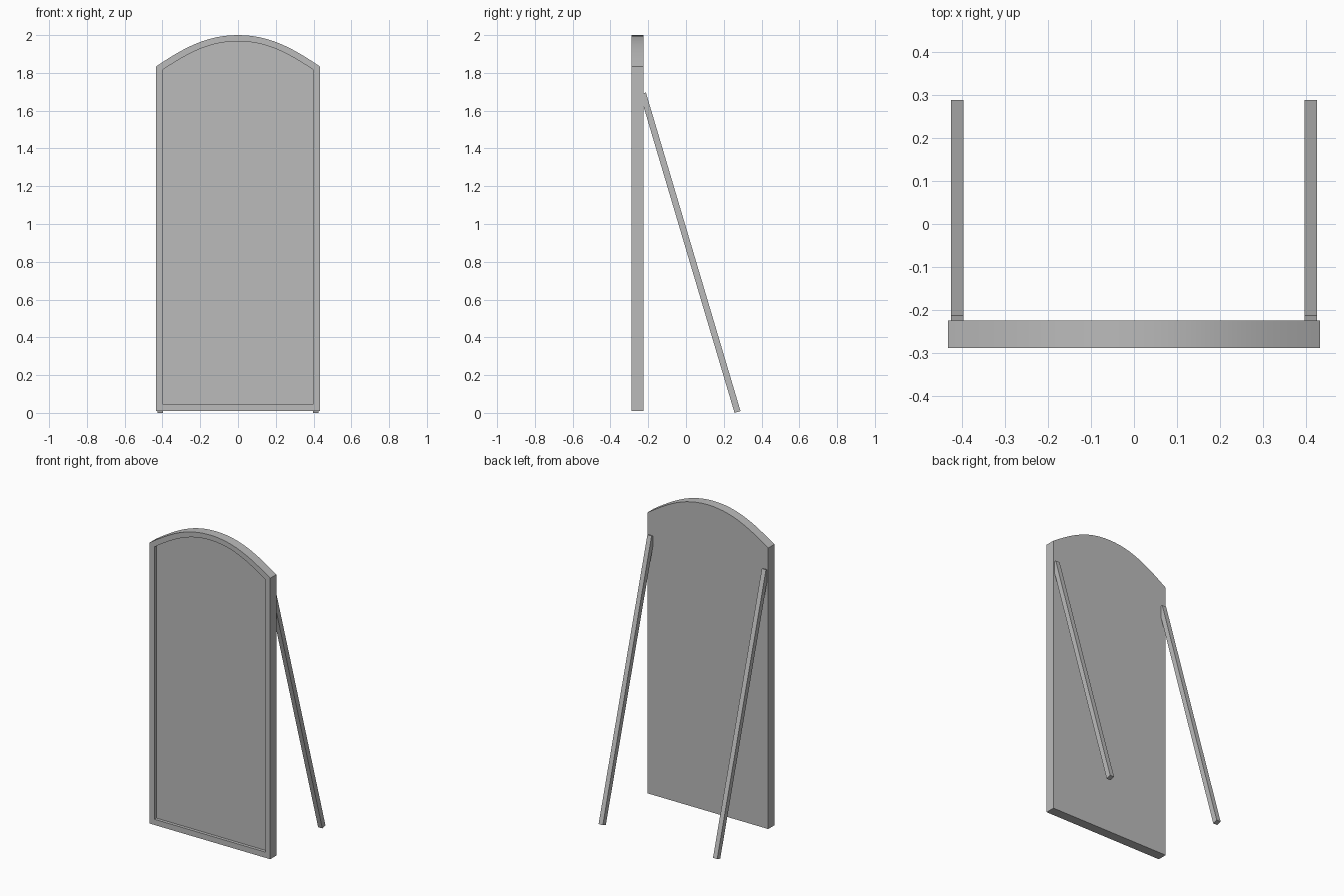
import bpy, bmesh, math
from mathutils import Vector
from mathutils.geometry import interpolate_bezier

cube = bpy.data.objects.get("Cube")
if cube:
    bpy.data.objects.remove(cube, do_unlink=True)

grey = bpy.data.materials.new("plain_grey")
grey.use_nodes = True
grey.diffuse_color = (0.5, 0.5, 0.5, 1)
grey.node_tree.nodes["Principled BSDF"].inputs["Base Color"].default_value = (0.5, 0.5, 0.5, 1)

FRONT, BACK, RECESS = -0.288, -0.225, 0.02


def finish(bm, name):
    bmesh.ops.recalc_face_normals(bm, faces=bm.faces)
    mesh = bpy.data.meshes.new(name)
    bm.to_mesh(mesh)
    bm.free()
    obj = bpy.data.objects.new(name, mesh)
    mesh.materials.append(grey)
    bpy.context.collection.objects.link(obj)
    return obj


def arched_outline(half, bottom, shoulder, top):
    """Closed x,z outline with straight sides and a curved top."""
    rise = top - shoulder
    arc = interpolate_bezier(Vector((half, shoulder)),
                             Vector((half * 0.667, shoulder + rise * 0.58)),
                             Vector((half * 0.39, top)),
                             Vector((0, top)), 13)
    right = [(half, bottom)] + [(p.x, p.y) for p in arc]
    return right + [(-x, z) for x, z in reversed(right[:-1])]


def ring(bm, outline, y):
    return [bm.verts.new((x, y, z)) for x, z in outline]


def bridge(bm, a, b):
    for i in range(len(a)):
        j = (i + 1) % len(a)
        bm.faces.new((a[i], a[j], b[j], b[i]))


outer = arched_outline(0.433, 0.01, 1.835, 2.0)
inner = arched_outline(0.399, 0.047, 1.816, 1.967)

# Frame with a solid back and a shallow front recess
bm = bmesh.new()
rings = [ring(bm, outer, BACK), ring(bm, outer, FRONT),
         ring(bm, inner, FRONT), ring(bm, inner, FRONT + RECESS)]
for a, b in zip(rings, rings[1:]):
    bridge(bm, a, b)
bm.faces.new(rings[0])
frame = finish(bm, "arched_frame")

# Mirror pane at the bottom of the recess
bm = bmesh.new()
bm.faces.new(ring(bm, inner, FRONT + RECESS))
pane = finish(bm, "mirror_pane")
if pane.data.polygons[0].normal.y > 0:
    pane.data.flip_normals()

# Smooth the arch while keeping the edges sharp
bpy.ops.object.select_all(action='DESELECT')
frame.select_set(True)
bpy.context.view_layer.objects.active = frame
bpy.ops.object.shade_smooth_by_angle(angle=math.radians(20))

# Sloping square legs, sunk into the back of the frame
along = Vector((0, -0.487, 1.64)).normalized()
across = Vector((0, along.z, -along.y)) * 0.033
foot = Vector((0, 0.257, 0))
for name, x in (("left_leg", 0.411), ("right_leg", -0.411)):
    bm = bmesh.new()
    ends = []
    for start in (foot, foot + along * 1.76):
        ends.append([bm.verts.new(start + across * k + Vector((x + s * 0.015, 0, 0)))
                     for k, s in ((0, -1), (1, -1), (1, 1), (0, 1))])
    bridge(bm, *ends)
    for end in ends:
        bm.faces.new(end)
    finish(bm, name)
